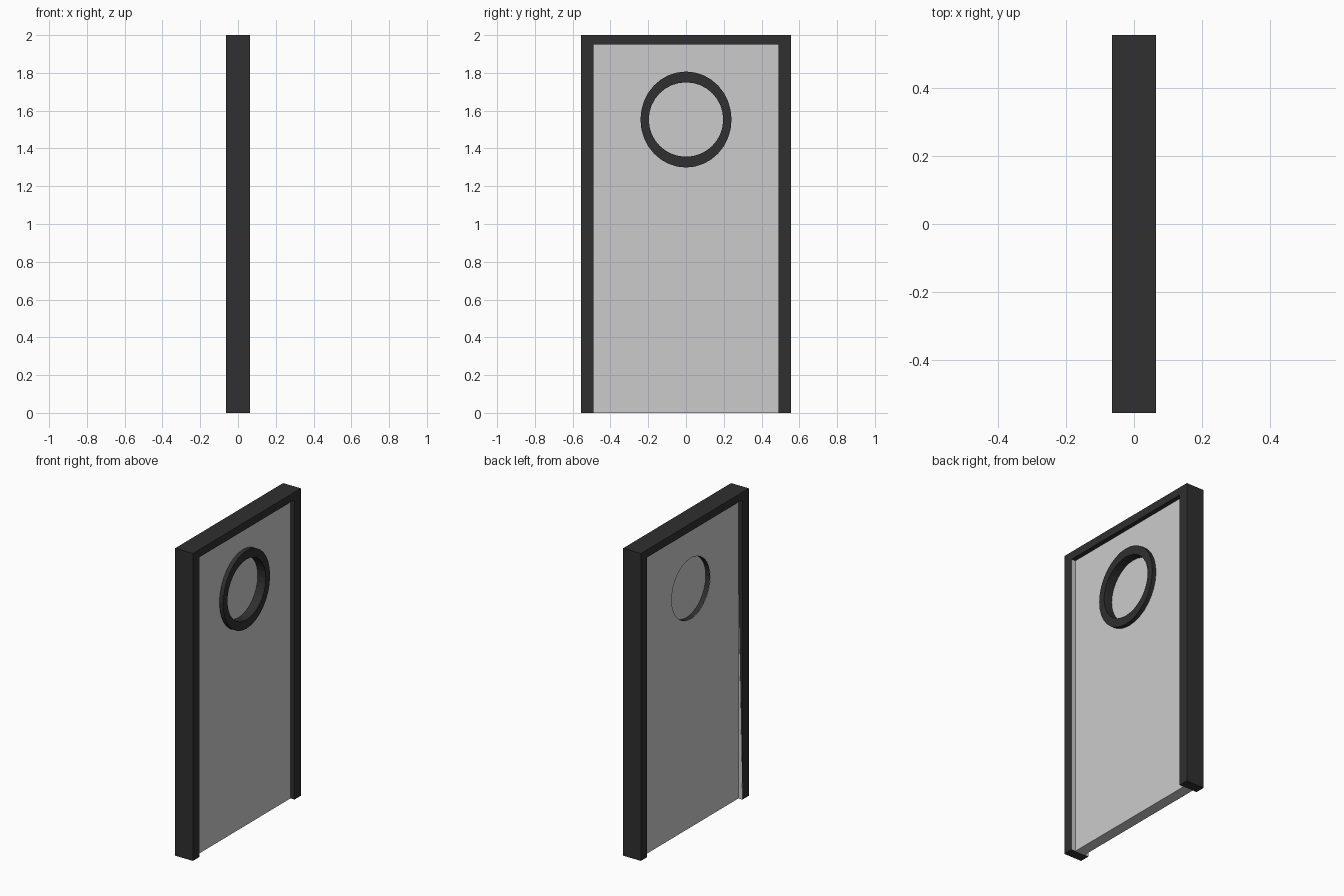
import bpy, bmesh, math

cube = bpy.data.objects.get("Cube")
if cube:
    bpy.data.objects.remove(cube, do_unlink=True)

HALF_DEPTH, HALF_WIDTH, HEIGHT = 0.064, 0.555, 2.0
OPEN_Y, OPEN_Z = 0.49, 1.95      # doorway opening
PANEL_X = 0.035                  # half thickness of the door
WINDOW_Z, WINDOW_R = 1.553, 0.198
SEGMENTS = 32


def material(name, value):
    m = bpy.data.materials.new(name)
    m.use_nodes = True
    color = (value, value, value, 1)
    m.diffuse_color = color
    m.node_tree.nodes["Principled BSDF"].inputs["Base Color"].default_value = color
    return m


black = material("charcoal", 0.029)
grey = material("light grey", 0.6)


def finish(name, bm, mat):
    bmesh.ops.recalc_face_normals(bm, faces=bm.faces)
    mesh = bpy.data.meshes.new(name)
    bm.to_mesh(mesh)
    bm.free()
    mesh.materials.append(mat)
    obj = bpy.data.objects.new(name, mesh)
    bpy.context.collection.objects.link(obj)
    return obj


def prism(name, points, offset, mat):
    """Closed outline of 3D points pushed along an offset."""
    bm = bmesh.new()
    face = bm.faces.new([bm.verts.new(p) for p in points])
    result = bmesh.ops.extrude_face_region(bm, geom=[face])
    moved = [v for v in result["geom"] if isinstance(v, bmesh.types.BMVert)]
    bmesh.ops.translate(bm, verts=moved, vec=offset)
    return finish(name, bm, mat)


def ellipse(x, ry, rz):
    angles = [math.tau * i / SEGMENTS for i in range(SEGMENTS)]
    return [(x, ry * math.cos(a), WINDOW_Z + rz * math.sin(a)) for a in angles]


# Door frame: two jambs and a lintel in one outline
half = [(HALF_WIDTH, HEIGHT), (HALF_WIDTH, 0), (OPEN_Y, 0), (OPEN_Y, OPEN_Z)]
outline = half + [(-y, z) for y, z in reversed(half)]
prism("door_frame", [(-HALF_DEPTH, y, z) for y, z in outline],
      (2 * HALF_DEPTH, 0, 0), black)

# Door panel with a round window hole
corners = [(-OPEN_Y, 0), (OPEN_Y, 0), (OPEN_Y, OPEN_Z), (-OPEN_Y, OPEN_Z)]
panel = prism("door_panel", [(-PANEL_X, y, z) for y, z in corners],
              (2 * PANEL_X, 0, 0), grey)
cutter = prism("window_cutter", ellipse(-0.2, WINDOW_R, WINDOW_R), (0.4, 0, 0), grey)
cutter.hide_render = True
cut = panel.modifiers.new("window_hole", 'BOOLEAN')
cut.operation, cut.solver, cut.object = 'DIFFERENCE', 'EXACT', cutter
bpy.context.view_layer.objects.active = panel
bpy.ops.object.modifier_apply(modifier=cut.name)
bpy.data.objects.remove(cutter, do_unlink=True)

# Window ring: lines the hole and stands proud on one side only
bm = bmesh.new()
inner = WINDOW_R - 0.001
sections = [(0.062, 0.241, 0.254), (0.062, inner, inner),
            (-PANEL_X + 0.001, inner, inner), (-PANEL_X + 0.001, 0.241, 0.254)]
loops = [[bm.verts.new(p) for p in ellipse(*s)] for s in sections]
for k, a in enumerate(loops):
    b = loops[(k + 1) % len(loops)]
    for i in range(SEGMENTS):
        j = (i + 1) % SEGMENTS
        bm.faces.new((a[i], a[j], b[j], b[i]))
finish("window_ring", bm, black)

# Window pane
prism("window_pane", ellipse(-0.004, WINDOW_R, WINDOW_R), (0.008, 0, 0), grey)

# Pale strip on the inside of one jamb
strip = [(-HALF_DEPTH, 0), (HALF_DEPTH, 0), (HALF_DEPTH, OPEN_Z),
         (-PANEL_X, OPEN_Z), (-PANEL_X, 1.4)]
prism("jamb_strip", [(x, -OPEN_Y, z) for x, z in strip], (0, 0.001, 0), grey)
